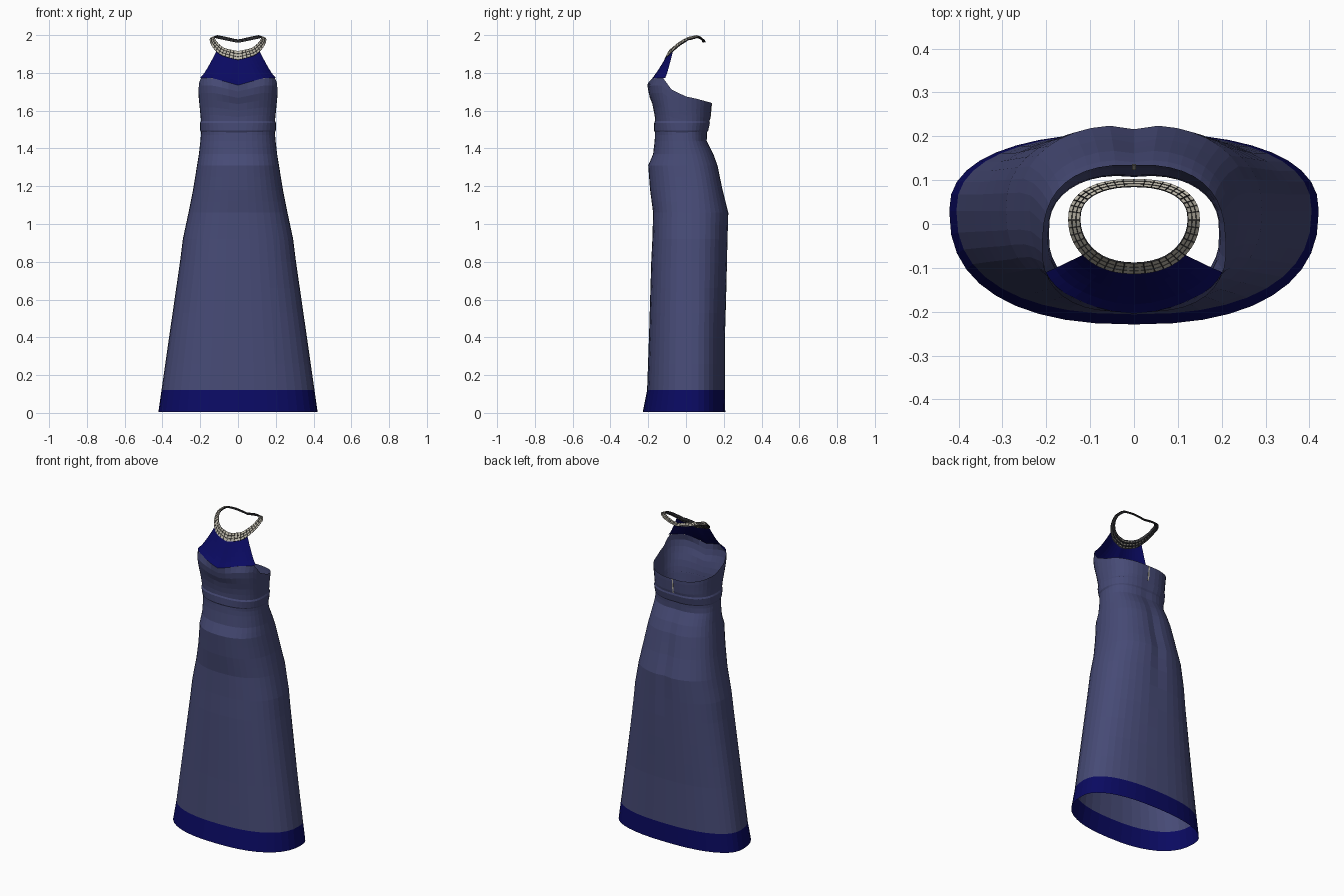
import bpy, bmesh, math
from math import sin, cos, pi

if "Cube" in bpy.data.objects:
    bpy.data.objects.remove(bpy.data.objects["Cube"])

def material(name, rgb):
    m = bpy.data.materials.new(name)
    m.diffuse_color = (*rgb, 1)
    m.use_nodes = True
    m.node_tree.nodes["Principled BSDF"].inputs["Base Color"].default_value = m.diffuse_color
    return m

DUSK = material("dusty blue cloth", (0.062, 0.069, 0.18))
NAVY = material("deep navy cloth", (0.003, 0.003, 0.12))
SILVER = material("silver beads", (0.52, 0.49, 0.41))
DARK = material("dark setting", (0.035, 0.035, 0.04))

# body profile: height, half width, front y, back y
PROFILE = [
    (0.00, 0.422, -0.230, 0.208), (0.12, 0.405, -0.206, 0.206),
    (0.40, 0.365, -0.196, 0.206), (0.80, 0.307, -0.184, 0.219),
    (0.92, 0.292, -0.178, 0.222), (1.06, 0.262, -0.174, 0.227),
    (1.18, 0.238, -0.190, 0.197), (1.31, 0.217, -0.200, 0.170),
    (1.37, 0.207, -0.174, 0.148), (1.44, 0.199, -0.166, 0.112),
    (1.50, 0.194, -0.163, 0.114), (1.56, 0.197, -0.164, 0.130),
    (1.63, 0.204, -0.176, 0.136), (1.68, 0.209, -0.196, 0.136),
    (1.74, 0.213, -0.205, 0.136), (1.79, 0.215, -0.180, 0.136)]
SEG = 40

def lerp_table(table, k):
    for a, b in zip(table, table[1:]):
        if k <= b[0]:
            f = max(0, (k - a[0]) / (b[0] - a[0]))
            return [p + (q - p) * f for p, q in zip(a[1:], b[1:])]
    return list(table[-1][1:])

def spow(v, p):
    return math.copysign(abs(v) ** p, v)

def section(t, z, off=0.0):
    """Point on the body at angle t (0 = front, growing to +x) and height z."""
    w, yf, yb = lerp_table(PROFILE, z)
    c = 0.03 if z < 1.2 else 0.03 - 0.07 * min(1, (z - 1.2) / 0.4)
    p = 0.84 if z < 1.5 else 0.78
    x = (w + off) * spow(sin(t), p)
    k = spow(cos(t), p)
    y = c + k * ((c - yf + off) * -1 if k > 0 else (c - yb - off))
    # soft crease down the centre back
    if k < 0 and z > 0.5:
        y -= 0.012 * math.exp(-(x / 0.035) ** 2) * math.exp(-((z - 1.15) / 0.3) ** 2)
    return (x, y, z)

def grid(name, nu, nv, point, mats, rule=None, wrap=True):
    bm = bmesh.new()
    cols = nu if wrap else nu + 1
    vs = [[bm.verts.new(point(i, j)) for i in range(cols)] for j in range(nv + 1)]
    for j in range(nv):
        for i in range(nu):
            n = (i + 1) % cols
            f = bm.faces.new((vs[j][i], vs[j][n], vs[j + 1][n], vs[j + 1][i]))
            if rule:
                f.material_index = rule(f.calc_center_median(), i, j)
    me = bpy.data.meshes.new(name)
    bm.to_mesh(me)
    bm.free()
    for m in mats:
        me.materials.append(m)
    ob = bpy.data.objects.new(name, me)
    bpy.context.collection.objects.link(ob)
    return ob

def angle(i):
    return 2 * pi * i / SEG

# skirt with a navy hem
HEIGHTS = [0.005, 0.12, 0.26, 0.4, 0.53, 0.66, 0.8, 0.92, 1.0, 1.06, 1.12,
           1.18, 1.25, 1.31, 1.34, 1.37, 1.41, 1.44, 1.47, 1.5]
grid("skirt", SEG, len(HEIGHTS) - 1,
     lambda i, j: section(angle(i), HEIGHTS[j]),
     [DUSK, NAVY], lambda c, i, j: 1 if c.z < 0.12 else 0)

# waistband, slightly proud of the body
BAND = [(1.485, 0.0), (1.495, 0.006), (1.535, 0.005), (1.545, 0.0)]
grid("waistband", SEG, 3,
     lambda i, j: section(angle(i), *BAND[j]), [DUSK])

# bodice with a sweetheart front and a low back
RIM = [(-0.30, 1.775), (-0.12, 1.772), (-0.075, 1.71), (0.0, 1.675), (0.06, 1.662), (0.14, 1.64)]
def rim_height(t):
    x, y, _ = section(t, 1.70)
    if y < -0.11:
        return 1.735 + 0.037 * min(1, abs(x) / 0.13)
    return lerp_table(RIM, y)[0]

def bodice_point(i, j):
    t = angle(i)
    return section(t, 1.5 + (rim_height(t) - 1.5) * j / 7)
grid("bodice", SEG, 7, bodice_point, [DUSK])

# collar path: angle from front, outer z, inner z
COLLAR = [(0, 1.868, 1.915), (35, 1.893, 1.932), (65, 1.94, 1.965), (90, 1.975, 1.988),
          (120, 1.99, 1.998), (150, 1.976, 1.99), (180, 1.962, 1.975)]
def collar_point(t, f):
    """f = 0 on the outer edge, 1 on the inner edge."""
    d = abs(math.degrees(math.atan2(sin(t), cos(t))))
    zo, zi = lerp_table(COLLAR, d)
    k = cos(t)
    x = (0.150 - 0.028 * f) * spow(sin(t), 0.9)
    y = 0.01 - k * (0.122 - 0.024 * f) if k > 0 else 0.01 - spow(k, 0.8) * (0.092 - 0.018 * f)
    return (x, y, zo + (zi - zo) * f)

# navy yoke between the sweetheart edge and the collar
def corner_angle():
    t = 0.0
    while section(t, 1.7)[1] < -0.115:
        t += 0.005
    return t
T_END = corner_angle()

def yoke_point(i, j):
    u, v = i / 16 * 2 - 1, j / 6
    a = section(u * T_END, rim_height(u * T_END))
    b = collar_point(u * 0.85, 0.15)
    h = v ** 0.8
    x = a[0] + (b[0] - a[0]) * h
    y = a[1] + (b[1] - a[1]) * v ** 0.85
    return (x, y, a[2] + (b[2] - a[2]) * v)
grid("yoke", 16, 6, yoke_point, [NAVY], wrap=False)

# beaded collar: each cell is inset and raised as a bead on a dark setting
NC = 44
collar = grid("beaded_collar", NC, 3,
              lambda i, j: collar_point(2 * pi * i / NC, j / 3), [DARK, SILVER, NAVY])
bm = bmesh.new()
bm.from_mesh(collar.data)
cells = list(bm.faces)
bmesh.ops.inset_individual(bm, faces=cells, thickness=0.0013, depth=0.003)
for n, f in enumerate(cells):
    f.material_index = 1
bm.to_mesh(collar.data)
bm.free()
sol = collar.modifiers.new("thickness", 'SOLIDIFY')
sol.thickness = 0.008
sol.offset = -1

# zip at the centre back of the bodice
def zip_point(i, j):
    z = 1.55 + 0.09 * j / 4
    x, y, _ = section(pi, z)
    return (-(i - 0.5) * 0.008, y + 0.002, z)
zipper = grid("back_zip", 1, 4, zip_point, [SILVER], wrap=False)
zs = zipper.modifiers.new("thickness", 'SOLIDIFY')
zs.thickness = 0.004
